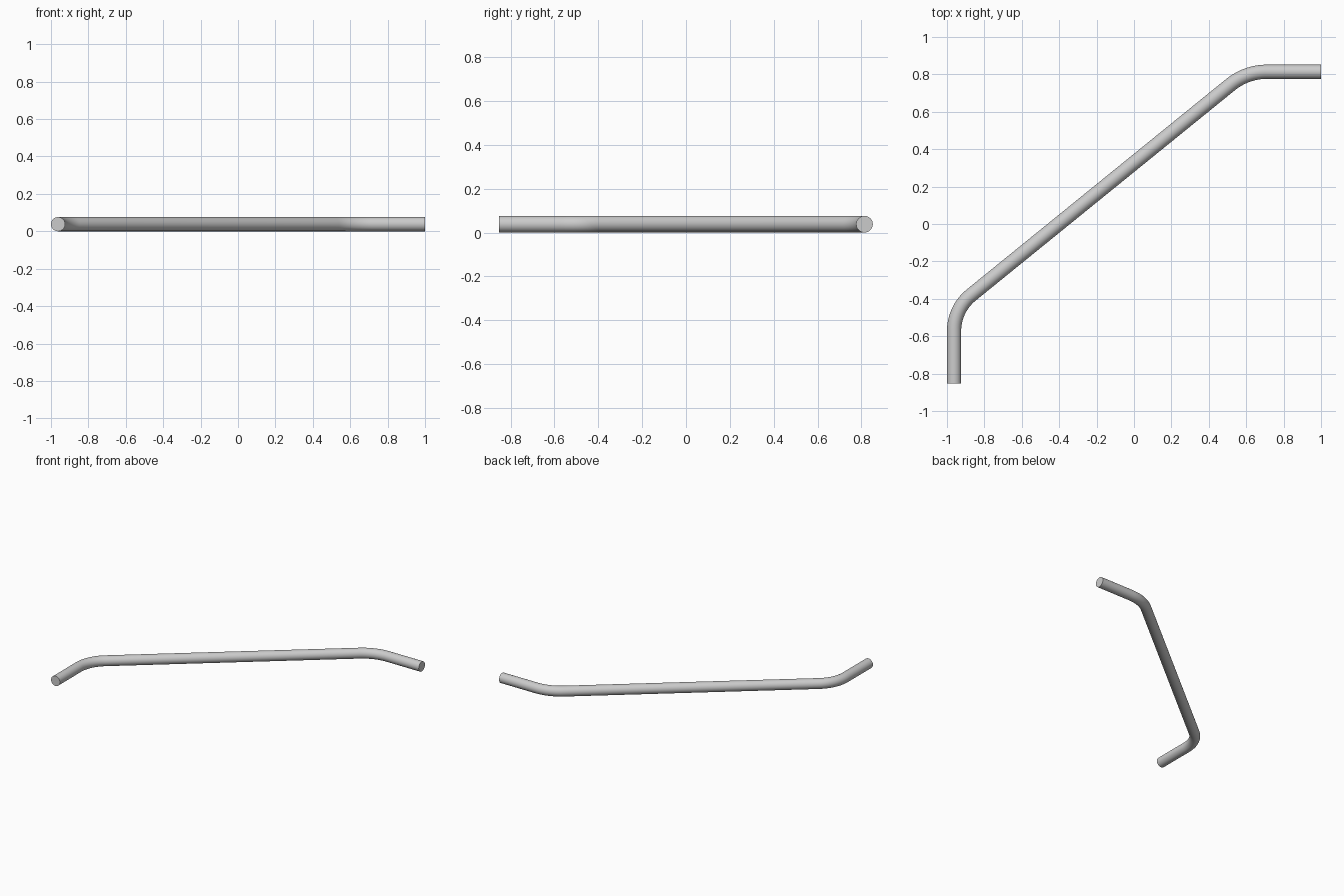
import bpy
from math import tan, sin, cos
from mathutils import Vector

if "Cube" in bpy.data.objects:
    bpy.data.objects.remove(bpy.data.objects["Cube"])

R = 0.038  # tube radius

# Centre line corners, with tangent length of each bend
start, end = Vector((-0.962, -0.852)), Vector((1.0, 0.814))
bends = [(Vector((-0.962, -0.454)), 0.118), (Vector((0.601, 0.814)), 0.11)]


def fillet(prev, corner, nxt, t, n=16):
    """Points of a circular arc rounding a corner."""
    d0, d1 = (corner - prev).normalized(), (nxt - corner).normalized()
    turn = d0.angle(d1)
    radius = t / tan(turn / 2)
    a = corner - d0 * t
    side = (d1 - d0 * d0.dot(d1)).normalized()
    return [a + d0 * radius * sin(turn * i / n)
            + side * radius * (1 - cos(turn * i / n)) for i in range(n + 1)]


(c0, t0), (c1, t1) = bends
path = [start] + fillet(start, c0, c1, t0) + fillet(c0, c1, end, t1) + [end]

# Round bar swept along the path, with flat end caps
curve = bpy.data.curves.new("bent_bar", 'CURVE')
curve.dimensions = '3D'
curve.bevel_depth = R
curve.bevel_resolution = 14
curve.use_fill_caps = True
spline = curve.splines.new('POLY')
spline.points.add(len(path) - 1)
for point, p in zip(spline.points, path):
    point.co = (p.x, p.y, R, 1)
bar = bpy.data.objects.new("bent_bar", curve)
bpy.context.collection.objects.link(bar)

# Mesh with smooth sides and sharp cap edges
bpy.context.view_layer.objects.active = bar
bar.select_set(True)
bpy.ops.object.convert(target='MESH')
bpy.ops.object.shade_smooth_by_angle()
